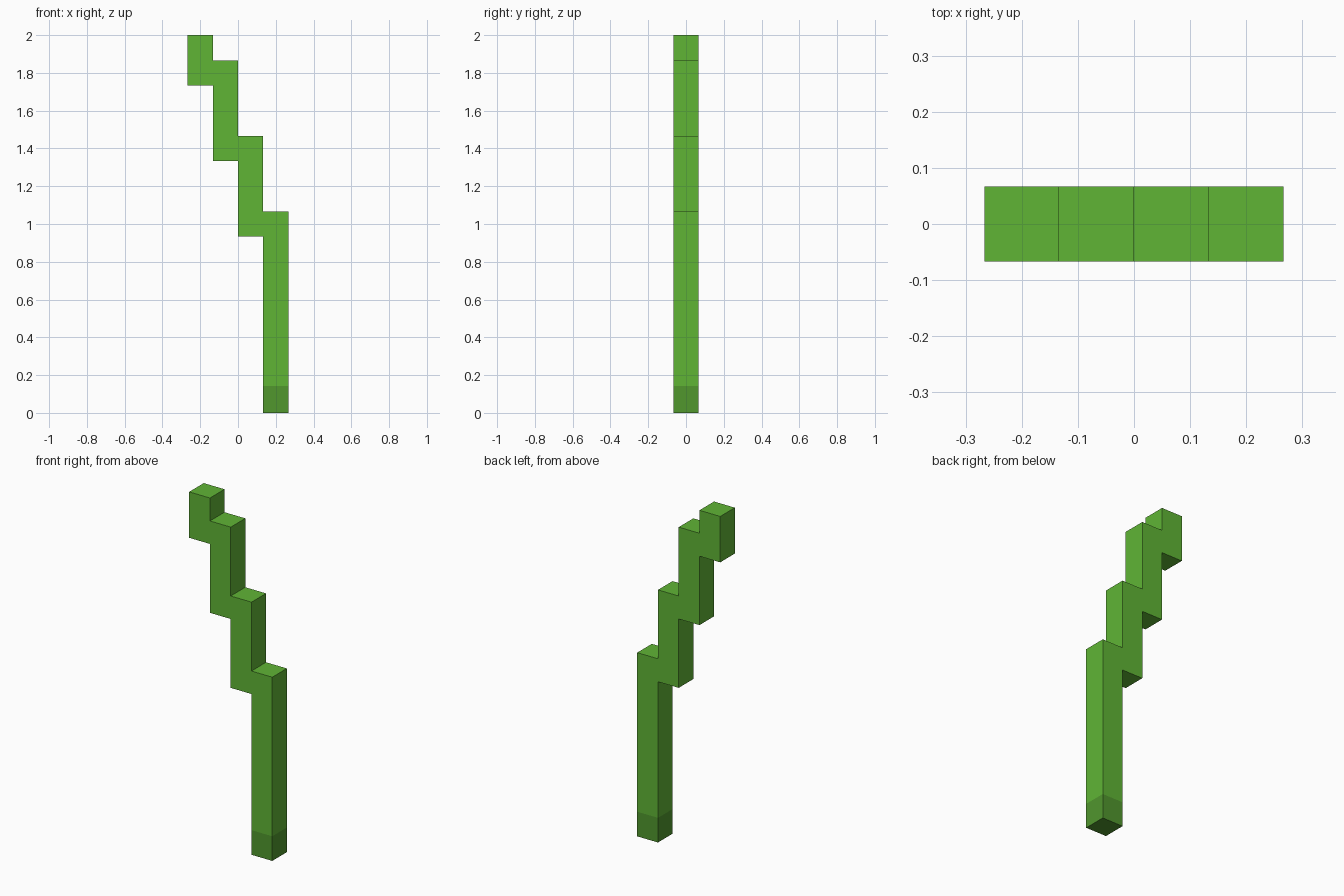
import bpy
import bmesh
from mathutils import Vector

cube = bpy.data.objects.get("Cube")
if cube:
    bpy.data.objects.remove(cube, do_unlink=True)


def make_material(name, rgb):
    mat = bpy.data.materials.new(name)
    mat.use_nodes = True
    colour = (*rgb, 1.0)
    mat.diffuse_color = colour
    bsdf = next(n for n in mat.node_tree.nodes if n.type == 'BSDF_PRINCIPLED')
    bsdf.inputs["Base Color"].default_value = colour
    bsdf.inputs["Roughness"].default_value = 0.9
    return mat


U = 2 / 15            # width of the square stalk
BASE_HEIGHT = 0.143   # top of the darker foot
# Bottom and top of each stalk column, in stalk widths, from +x to -x
COLUMNS = [(0, 8), (7, 11), (10, 14), (13, 15)]

# Stepped outline: up the right side, then back down the left side
outline = []
for i, (low, high) in enumerate(COLUMNS):
    outline += [(2 - i, high), (1 - i, high)]
for i, (low, high) in reversed(list(enumerate(COLUMNS))):
    outline += [(1 - i, low), (2 - i, low)]

# Extrude the outline to the stalk's depth
bm = bmesh.new()
face = bm.faces.new([bm.verts.new((x * U, -U / 2, z * U)) for x, z in outline])
result = bmesh.ops.extrude_face_region(bm, geom=[face], use_keep_orig=True)
new_verts = [v for v in result["geom"] if isinstance(v, bmesh.types.BMVert)]
bmesh.ops.translate(bm, verts=new_verts, vec=Vector((0, U, 0)))

# Cut a ring around the foot and colour the faces below it
bmesh.ops.bisect_plane(bm, geom=bm.verts[:] + bm.edges[:] + bm.faces[:],
                       plane_co=(0, 0, BASE_HEIGHT), plane_no=(0, 0, 1))
bmesh.ops.recalc_face_normals(bm, faces=bm.faces[:])
for f in bm.faces:
    f.material_index = int(max(v.co.z for v in f.verts) < BASE_HEIGHT + 0.001)

mesh = bpy.data.meshes.new("stepped_stalk")
bm.to_mesh(mesh)
bm.free()
mesh.materials.append(make_material("leaf green", (0.117, 0.462, 0.036)))
mesh.materials.append(make_material("dark green", (0.082, 0.308, 0.027)))
stalk = bpy.data.objects.new("stepped_stalk", mesh)
bpy.context.collection.objects.link(stalk)
